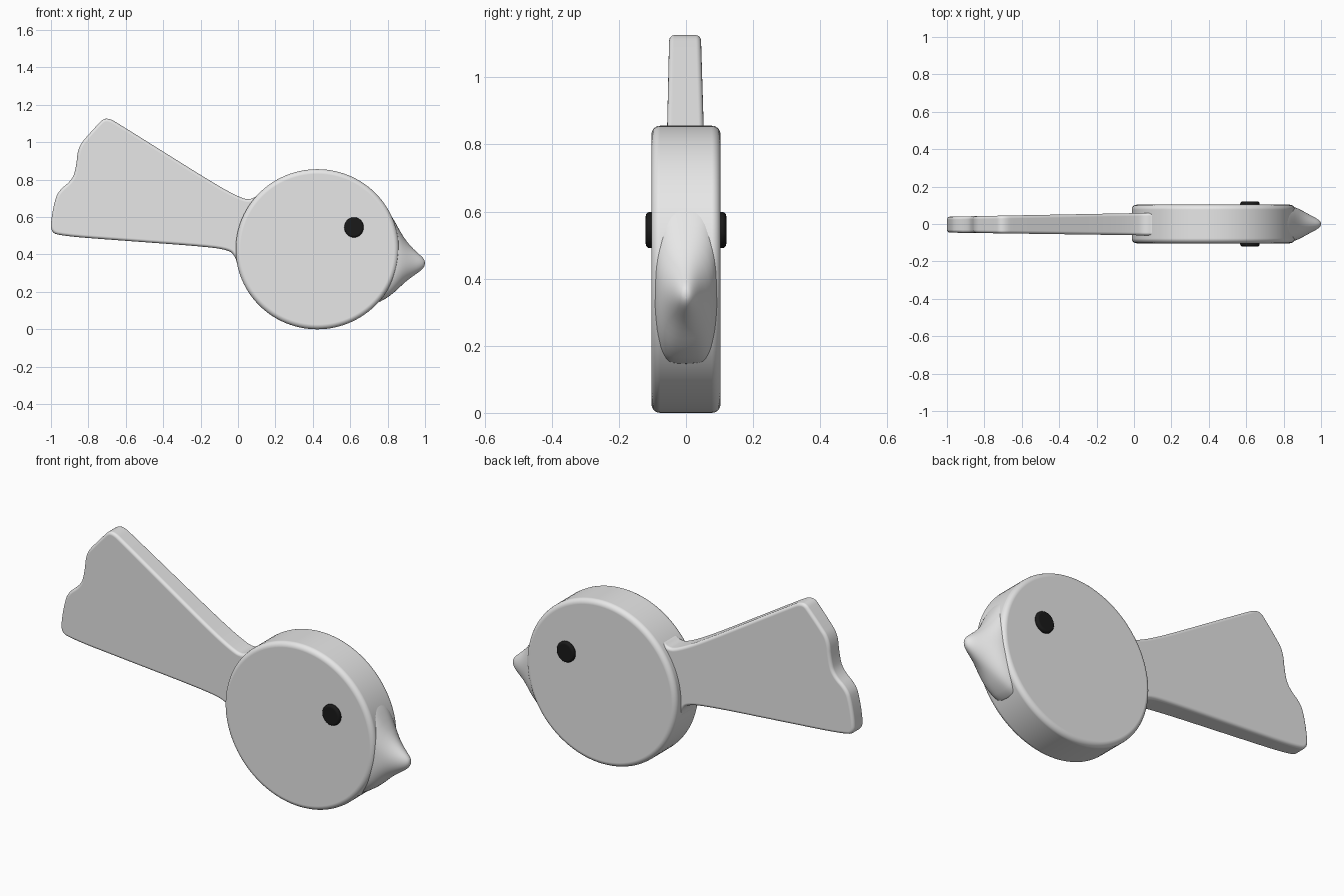
import bpy, bmesh, math
from mathutils import Vector

if "Cube" in bpy.data.objects:
    bpy.data.objects.remove(bpy.data.objects["Cube"])


def material(name, rgb):
    mat = bpy.data.materials.new(name)
    mat.use_nodes = True
    mat.diffuse_color = (*rgb, 1)
    mat.node_tree.nodes["Principled BSDF"].inputs["Base Color"].default_value = (*rgb, 1)
    return mat


grey = material("light grey", (0.8, 0.8, 0.8))
black = material("black", (0.01, 0.01, 0.01))


def finish(name, bm, mat, bevel=0):
    """Turn a bmesh into a smooth object, with optional rounded rims."""
    bmesh.ops.recalc_face_normals(bm, faces=bm.faces)
    for f in bm.faces:
        f.smooth = True
    mesh = bpy.data.meshes.new(name)
    bm.to_mesh(mesh)
    bm.free()
    mesh.materials.append(mat)
    obj = bpy.data.objects.new(name, mesh)
    bpy.context.collection.objects.link(obj)
    if bevel:
        mod = obj.modifiers.new("rounded rim", 'BEVEL')
        mod.width = bevel
        mod.segments = 5
        mod.limit_method = 'ANGLE'
        mod.angle_limit = math.radians(50)
        mod.use_clamp_overlap = False
        mod.harden_normals = True
    return obj


def slab(name, outline, back, front, mat, bevel):
    """Extrude an x-z outline; back and front give y for each x."""
    bm = bmesh.new()
    a = [bm.verts.new((x, front(x), z)) for x, z in outline]
    b = [bm.verts.new((x, back(x), z)) for x, z in outline]
    bm.faces.new(a)
    bm.faces.new(b)
    n = len(a)
    for i in range(n):
        j = (i + 1) % n
        bm.faces.new((a[i], a[j], b[j], b[i]))
    return finish(name, bm, mat, bevel)


def ellipse(cx, cz, rx, rz, n):
    return [(cx + rx * math.cos(math.tau * i / n), cz + rz * math.sin(math.tau * i / n))
            for i in range(n)]


def soften(points, rounds=3):
    """Round an outline by repeated corner cutting."""
    pts = [Vector(p) for p in points]
    for _ in range(rounds):
        cut = []
        for p, q in zip(pts, pts[1:] + pts[:1]):
            cut += [p.lerp(q, 0.25), p.lerp(q, 0.75)]
        pts = cut
    return [tuple(p) for p in pts]


# Body: a thick round disc
slab("body", ellipse(0.424, 0.428, 0.436, 0.428, 112),
     lambda x: 0.103, lambda x: -0.103, grey, 0.026)

# Tail: a thin fan with a scalloped end, slightly thicker at the root
tail_outline = [
    (0.2, 0.68), (0.11, 0.72), (0.06, 0.69), (0.0, 0.71), (-0.12, 0.775), (-0.4, 0.95),
    (-0.64, 1.1), (-0.685, 1.126), (-0.72, 1.126), (-0.75, 1.095), (-0.80, 1.04),
    (-0.855, 0.975), (-0.865, 0.87), (-0.885, 0.80), (-0.96, 0.74), (-0.982, 0.68),
    (-1.0, 0.58), (-1.0, 0.525), (-0.96, 0.50), (-0.6, 0.473), (-0.2, 0.444),
    (-0.05, 0.425), (-0.015, 0.39), (0.0, 0.33), (0.2, 0.35)]
slab("tail", soften(tail_outline),
     lambda x: 0.058 + 0.019 * x, lambda x: -0.060 - 0.014 * x, grey, 0.016)

# Beak: rings of (x, bottom, top, half width, squareness), blending out of the body
rings = [(0.70, 0.12, 0.72, 0.095, 0.5), (0.76, 0.145, 0.68, 0.097, 0.5),
         (0.82, 0.182, 0.615, 0.098, 0.6), (0.86, 0.220, 0.535, 0.092, 0.8),
         (0.90, 0.258, 0.470, 0.072, 1), (0.94, 0.287, 0.427, 0.049, 1),
         (0.97, 0.308, 0.400, 0.034, 1), (0.99, 0.325, 0.382, 0.021, 1),
         (1.0, 0.343, 0.366, 0.009, 1)]


def power(v, e):
    return math.copysign(abs(v) ** e, v)


bm = bmesh.new()
sides = 32
loops = []
for x, low, high, half, e in rings:
    mid, tall = (low + high) / 2, (high - low) / 2
    loops.append([bm.verts.new((x, half * power(math.cos(math.tau * i / sides), e),
                                mid + tall * power(math.sin(math.tau * i / sides), e)))
                  for i in range(sides)])
for a, b in zip(loops, loops[1:]):
    for i in range(sides):
        j = (i + 1) % sides
        bm.faces.new((a[i], a[j], b[j], b[i]))
bm.faces.new(loops[0])
bm.faces.new(loops[-1])
beak = finish("beak", bm, grey)
smooth = beak.modifiers.new("smooth blend", 'SUBSURF')
smooth.levels = smooth.render_levels = 1

# Eyes: black buttons on both faces
for name, side in (("right_eye", -1), ("left_eye", 1)):
    slab(name, ellipse(0.62, 0.545, 0.052, 0.054, 32),
         lambda x: side * 0.08, lambda x: side * 0.12, black, 0.012)
